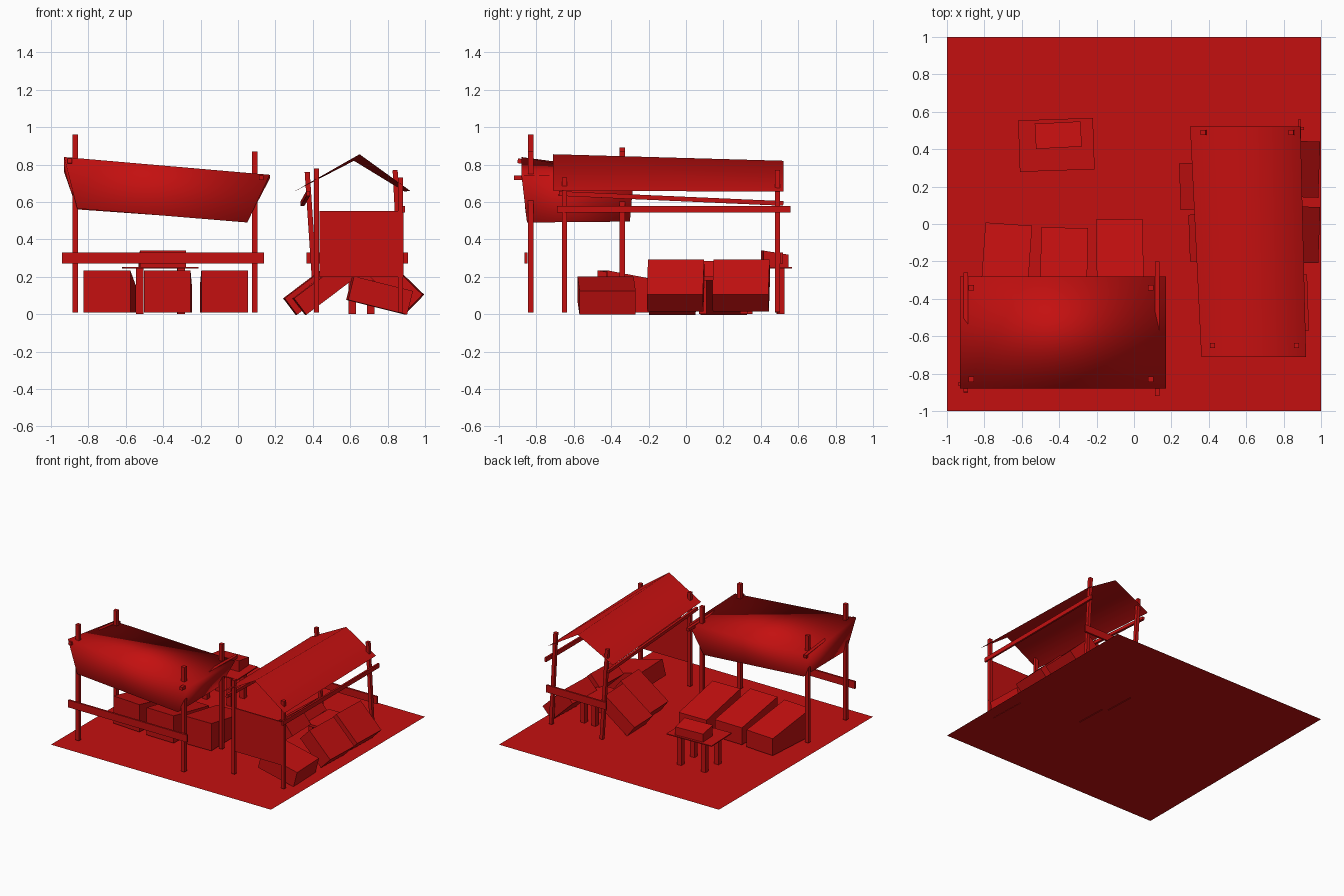
import bpy
import bmesh
from math import radians
from mathutils import Vector, Matrix

if "Cube" in bpy.data.objects:
    bpy.data.objects.remove(bpy.data.objects["Cube"])

red = bpy.data.materials.new("market red")
red.use_nodes = True
RED = (0.55, 0.005, 0.005, 1)
red.diffuse_color = RED
red.node_tree.nodes["Principled BSDF"].inputs["Base Color"].default_value = RED


def add(name, verts, faces, smooth=False, fix=True):
    mesh = bpy.data.meshes.new(name)
    mesh.from_pydata([tuple(v) for v in verts], [], faces)
    if fix:
        bm = bmesh.new()
        bm.from_mesh(mesh)
        bmesh.ops.recalc_face_normals(bm, faces=bm.faces)
        bm.to_mesh(mesh)
        bm.free()
    for p in mesh.polygons:
        p.use_smooth = smooth
    mesh.materials.append(red)
    ob = bpy.data.objects.new(name, mesh)
    bpy.context.collection.objects.link(ob)
    return ob


BOX = [(0, 1, 2, 3), (4, 5, 6, 7), (0, 1, 5, 4), (1, 2, 6, 5), (2, 3, 7, 6), (3, 0, 4, 7)]
SQUARE = [(-1, -1), (1, -1), (1, 1), (-1, 1)]


def box(name, center, size, tilt=0, yaw=0, back=1.0):
    """Box tilted about y, then turned about z; back scales the height of the +y end."""
    h = Vector(size) / 2
    turn = Matrix.Rotation(radians(yaw), 3, 'Z') @ Matrix.Rotation(radians(tilt), 3, 'Y')
    pts = [Vector((x * h.x, y * h.y, -h.z)) for x, y in SQUARE]
    pts += [Vector((x * h.x, y * h.y, -h.z + 2 * h.z * (back if y > 0 else 1))) for x, y in SQUARE]
    return add(name, [turn @ p + Vector(center) for p in pts], BOX)


def beam(name, a, b, w=0.03, d=0.03):
    """Straight timber between two points, w across and d deep."""
    a, b = Vector(a), Vector(b)
    axis = (b - a).normalized()
    side = axis.cross((0, 0, 1) if abs(axis.z) < 0.9 else (0, 1, 0)).normalized()
    up = side.cross(axis)
    pts = [e + side * x * w / 2 + up * y * d / 2 for e in (a, b) for x, y in SQUARE]
    return add(name, pts, BOX)


# Ground sheet
add("ground", [(x, y, 0) for x, y in SQUARE], [(0, 1, 2, 3)], fix=False)

# Long stall: posts, counter board and roof poles
for name, x, y, top in [("front_left", -0.87, -0.83, 0.96), ("back_left", -0.87, -0.34, 0.89),
                        ("front_right", 0.09, -0.83, 0.87), ("back_right", 0.09, -0.34, 0.87)]:
    beam("long_stall_post_" + name, (x, y, 0.01), (x, y, top), 0.03, 0.03)
beam("long_stall_counter_board", (-0.94, -0.855, 0.3), (0.14, -0.855, 0.3), 0.015, 0.06)
beam("long_stall_pole_right", (0.125, -0.92, 0.73), (0.125, -0.2, 0.72), 0.025, 0.025)
beam("long_stall_pole_left", (-0.9, -0.9, 0.82), (-0.9, -0.26, 0.75), 0.025, 0.025)

# Long stall: cloth awning with a hanging skirt all round
awning = [(-0.93, -0.88, 0.84), (0.17, -0.88, 0.745), (0.17, -0.28, 0.725), (-0.93, -0.28, 0.76),
          (-0.86, -0.86, 0.565), (0.05, -0.85, 0.49), (0.05, -0.3, 0.495), (-0.86, -0.3, 0.56)]
add("long_stall_awning", awning,
    [(0, 1, 2, 3), (0, 4, 5, 1), (1, 5, 6, 2), (2, 6, 7, 3), (3, 7, 4, 0)], True, False)

# Display crates with sloping tops beneath the awning
for i, (x, y, yaw) in enumerate([(-0.685, -0.225, -4), (-0.375, -0.245, -1), (-0.075, -0.2, 1)]):
    box("display_crate_%d" % (i + 1), (x, y, 0.122), (0.25, 0.45, 0.225), 0, yaw, 0.62)

# Small table with a box on top
box("table_top", (-0.415, 0.423, 0.248), (0.4, 0.275, 0.008), 0, 2)
for i, (x, y) in enumerate(SQUARE):
    box("table_leg_%d" % (i + 1), (-0.415 + x * 0.11, 0.42 + y * 0.085, 0.122), (0.04, 0.04, 0.244), 0, 2)
box("table_box", (-0.405, 0.475, 0.296), (0.245, 0.135, 0.088), 0, 3, 0.75)

# Gabled stall: posts
for name, a, b in [("front_left", (0.42, -0.65, 0.01), (0.42, -0.65, 0.78)),
                   ("front_right", (0.87, -0.65, 0.01), (0.87, -0.65, 0.73)),
                   ("back_left", (0.42, 0.49, 0.01), (0.37, 0.49, 0.76)),
                   ("back_right", (0.88, 0.49, 0.01), (0.84, 0.49, 0.77))]:
    beam("gabled_stall_post_" + name, a, b, 0.027, 0.027)

# Gabled stall: rails, back board and front panel
beam("gabled_stall_rail_right", (0.885, -0.69, 0.56), (0.885, 0.56, 0.56), 0.015, 0.035)
beam("gabled_stall_rail_left", (0.375, -0.68, 0.645), (0.345, 0.52, 0.592), 0.02, 0.025)
beam("gabled_stall_back_board", (0.365, 0.51, 0.3), (0.91, 0.51, 0.3), 0.015, 0.06)
box("gabled_stall_front_panel", (0.66, -0.655, 0.375), (0.45, 0.01, 0.355))

# Gabled stall: folded cloth roof
add("gabled_stall_roof",
    [(0.36, -0.71, 0.69), (0.65, -0.71, 0.855), (0.92, -0.71, 0.66),
     (0.30, 0.52, 0.655), (0.62, 0.52, 0.82), (0.89, 0.52, 0.655)],
    [(0, 1, 4, 3), (1, 2, 5, 4)], True, False)

# Boxes leaning outward around a low bench
for i, (y, dx) in enumerate([(0.205, 0), (-0.07, 0.05)]):
    box("left_leaning_box_%d" % (i + 1), (0.41 + dx, y, 0.14), (0.33, 0.25, 0.11), -37, 2)
for i, y in enumerate((-0.055, 0.295)):
    box("right_leaning_box_%d" % (i + 1), (0.85, y, 0.153), (0.27, 0.3, 0.125), 44, -2)
box("front_leaning_box", (0.757, -0.425, 0.1), (0.325, 0.3, 0.13), 14, 2)

# Low bench behind the boxes
box("bench_top", (0.66, 0.2, 0.19), (0.16, 0.3, 0.02))
for i, (x, y) in enumerate(SQUARE):
    box("bench_leg_%d" % (i + 1), (0.66 + x * 0.05, 0.2 + y * 0.11, 0.092), (0.04, 0.04, 0.18))
